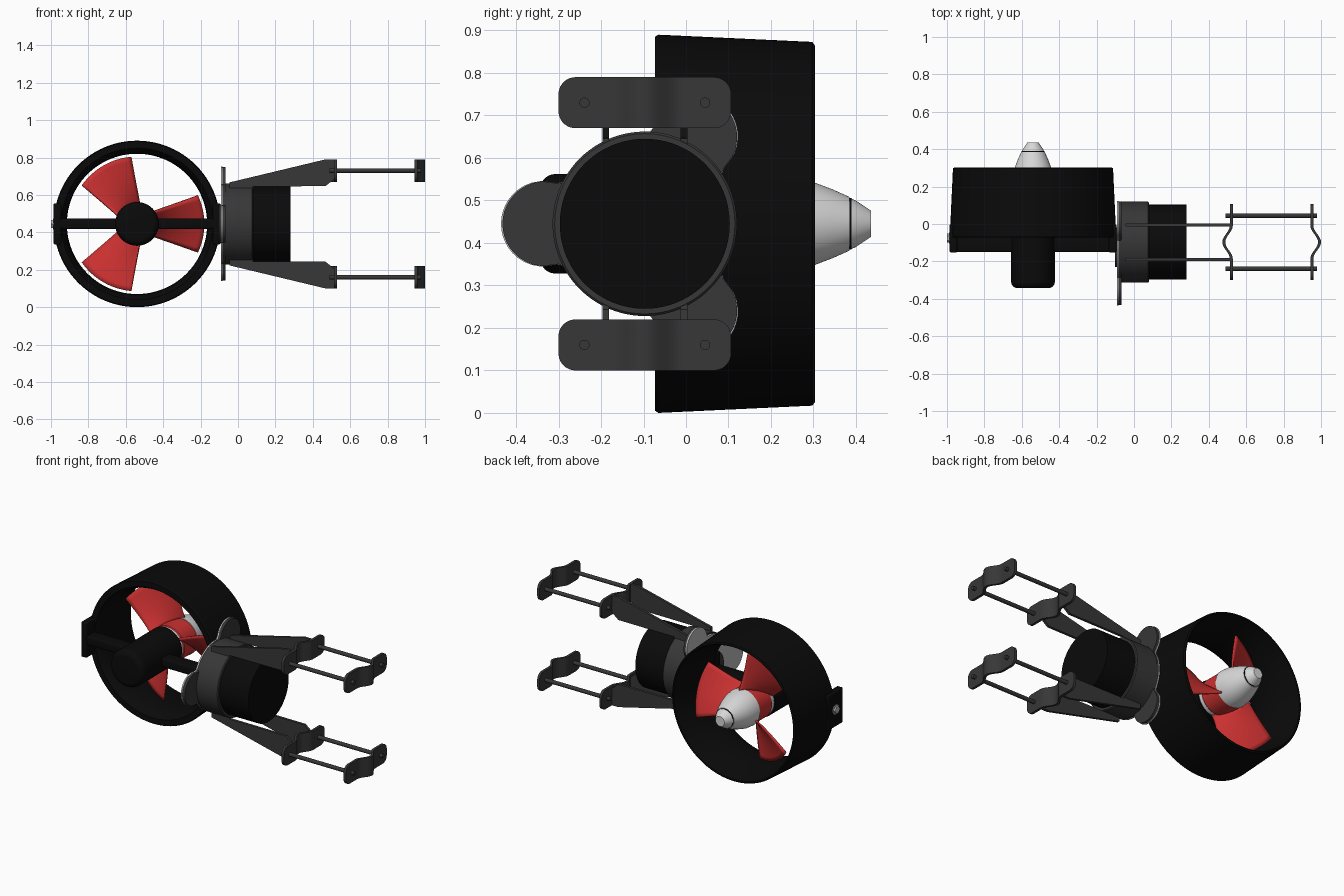
import bpy, bmesh, math
from mathutils import Vector

if "Cube" in bpy.data.objects:
    bpy.data.objects.remove(bpy.data.objects["Cube"])

def material(name, r, g, b):
    m = bpy.data.materials.new(name)
    m.diffuse_color = (r, g, b, 1)
    m.use_nodes = True
    m.node_tree.nodes["Principled BSDF"].inputs["Base Color"].default_value = m.diffuse_color
    return m

BLACK = material("black", 0.003, 0.003, 0.003)
GREY = material("dark grey", 0.038, 0.038, 0.038)
RED = material("red", 0.6, 0.03, 0.03)
WHITE = material("off white", 0.68, 0.68, 0.68)
METAL = material("light metal", 0.5, 0.5, 0.5)

ZC = 0.445            # common axis height
PX = -0.54            # propeller axis x
BY = -0.097           # side motor axis y

def finish(name, bm, mat, smooth=True):
    bmesh.ops.recalc_face_normals(bm, faces=bm.faces)
    me = bpy.data.meshes.new(name)
    bm.to_mesh(me)
    bm.free()
    ob = bpy.data.objects.new(name, me)
    bpy.context.collection.objects.link(ob)
    me.materials.append(mat)
    if smooth:
        bpy.ops.object.select_all(action='DESELECT')
        ob.select_set(True)
        bpy.context.view_layer.objects.active = ob
        bpy.ops.object.shade_smooth_by_angle(angle=math.radians(32))
    return ob

def loft(name, rings, mat, closed=False, smooth=True):
    """Skin a row of equal vertex rings, with end caps or closed on itself."""
    bm = bmesh.new()
    vs = [[bm.verts.new(p) for p in ring] for ring in rings]
    n = len(rings[0])
    pairs = list(zip(vs, vs[1:])) + ([(vs[-1], vs[0])] if closed else [])
    for a, b in pairs:
        for i in range(n):
            j = (i + 1) % n
            bm.faces.new((a[i], a[j], b[j], b[i]))
    if not closed:
        bm.faces.new(vs[0])
        bm.faces.new(vs[-1])
    return finish(name, bm, mat, smooth)

def lathe(name, profile, axis, centre, mat, seg=64, closed=False):
    """Turn (radius, position) points round the x or y axis."""
    c, z = centre
    rings = []
    for r, a in profile:
        ring = []
        for i in range(seg):
            t = 2 * math.pi * i / seg
            u, v = c + r * math.cos(t), z + r * math.sin(t)
            ring.append((u, a, v) if axis == 'y' else (a, u, v))
        rings.append(ring)
    return loft(name, rings, mat, closed)

def box(name, x0, x1, y0, y1, z0, z1, mat, bevel=0.0):
    bm = bmesh.new()
    bmesh.ops.create_cube(bm, size=1)
    for v in bm.verts:
        v.co = Vector(((x0 + x1) / 2 + v.co.x * (x1 - x0),
                       (y0 + y1) / 2 + v.co.y * (y1 - y0),
                       (z0 + z1) / 2 + v.co.z * (z1 - z0)))
    if bevel:
        bmesh.ops.bevel(bm, geom=bm.edges[:], offset=bevel, segments=3,
                        profile=0.5, affect='EDGES')
    return finish(name, bm, mat)

# Duct ring around the propeller
lathe("duct", [(0.445, -0.065), (0.440, -0.073), (0.405, -0.073), (0.39, -0.05),
               (0.378, 0.0), (0.375, 0.08), (0.382, 0.15), (0.395, 0.22),
               (0.414, 0.30), (0.420, 0.303), (0.428, 0.297)],
      'y', (PX, ZC), BLACK, 96, closed=True)

# Propeller pod with rounded front
pod = [(0.117 - 0.035 + 0.035 * math.sin(t), -0.308 - 0.035 * math.cos(t))
       for t in [i * math.pi / 12 for i in range(7)]]
lathe("pod", pod + [(0.117, 0.05)], 'y', (PX, ZC), BLACK)
lathe("pod_collar", [(0.108, 0.04), (0.108, 0.075)], 'y', (PX, ZC), WHITE)
lathe("propeller_hub", [(0.105, 0.07), (0.113, 0.08), (0.113, 0.215)],
      'y', (PX, ZC), RED)

# Spinner cone, black groove and end cap
lathe("spinner", [(0.117, 0.205), (0.113, 0.25), (0.098, 0.30), (0.081, 0.345),
                  (0.063, 0.385)], 'y', (PX, ZC), WHITE)
lathe("spinner_groove", [(0.061, 0.382), (0.061, 0.39)], 'y', (PX, ZC), BLACK)
lathe("spinner_cap", [(0.06, 0.388), (0.055, 0.399), (0.031, 0.435)],
      'y', (PX, ZC), WHITE)

# Three helical blades
for k in range(3):
    bm = bmesh.new()
    grid = []
    NR, NT = 10, 12
    for i in range(NR + 1):
        r = 0.1 + 0.26 * i / NR
        half = math.asin((0.063 + 0.089 * i / NR) / r)
        row = []
        for j in range(NT + 1):
            t = half * (2 * j / NT - 1)
            a = t + k * 2 * math.pi / 3
            row.append(bm.verts.new((PX + r * math.cos(a), 0.14 - 0.14 * t,
                                     ZC + r * math.sin(a))))
        grid.append(row)
    for i in range(NR):
        for j in range(NT):
            bm.faces.new((grid[i][j], grid[i][j + 1],
                          grid[i + 1][j + 1], grid[i + 1][j]))
    blade = finish(f"blade_{k + 1}", bm, RED)
    mod = blade.modifiers.new("thickness", 'SOLIDIFY')
    mod.thickness = 0.01
    mod.offset = 0

# Cross bar in front of the duct, with end plates
box("cross_bar", -0.97, -0.11, -0.15, -0.065, ZC - 0.028, ZC + 0.028, BLACK, 0.01)
for side, s in (("left", -1), ("right", 1)):
    xa, xb = sorted((PX + s * 0.405, PX + s * 0.446))
    box(f"{side}_end_plate", xa, xb, -0.152, 0.0, ZC - 0.11, ZC + 0.11, BLACK, 0.008)
lathe("end_bolt", [(0.03, -0.99), (0.03, -0.982)], 'x', (-0.075, ZC), METAL, 32)
lathe("end_bolt_head", [(0.024, -1.0), (0.024, -0.985)], 'x', (-0.075, ZC), METAL, 6)
lathe("joint_disc", [(0.105, -0.102), (0.105, -0.088)], 'x', (-0.125, ZC), GREY)

# Three-lobed flange, dark on the outside with a light plate behind
def lobed(x, scale):
    ring = []
    for i in range(144):
        t = 2 * math.pi * i / 144
        r = 0.212
        for c in (math.pi / 3, math.pi, 5 * math.pi / 3):
            a = t - c
            d = 0.01 - (0.235 * math.sin(a)) ** 2
            if math.cos(a) > 0 and d > 0:
                r = max(r, 0.235 * math.cos(a) + math.sqrt(d))
        ring.append((x, BY + scale * r * math.cos(t), ZC + scale * r * math.sin(t)))
    return ring

loft("flange", [lobed(-0.084, 1), lobed(-0.067, 1)], GREY)
loft("flange_back_plate", [lobed(-0.092, 1.01), lobed(-0.083, 1.01)], METAL)

# Side motor body
lathe("motor_housing", [(0.217, -0.07), (0.217, 0.075), (0.212, 0.08)],
      'x', (BY, ZC), GREY, 96)
lathe("motor_can", [(0.2, 0.07), (0.2, 0.28)], 'x', (BY, ZC), BLACK, 96)

# Mounting arms, curved clamp plates and rods, mirrored above and below the axis
ARM = [(-0.045, 0.222), (0.468, 0.345), (0.515, 0.345), (0.515, 0.24),
       (0.468, 0.202), (0.08, 0.2), (0.078, 0.18), (-0.045, 0.18)]

def clamp(name, x, bulge, z):
    rings = []
    N = 64
    for i in range(N + 1):
        y = -0.203 * math.cos(math.pi * i / N)
        e = min(0.203 - abs(y), 0.04)
        h = 0.02 + math.sqrt(max(0, 0.0016 - (0.04 - e) ** 2))
        xx = x
        if abs(y) < 0.088:
            xx += bulge * 0.5 * (1 + math.cos(math.pi * abs(y) / 0.088))
        rings.append([(xx + dx, BY + y, z + dz) for dx, dz in
                      ((-0.008, -h), (0.008, -h), (0.008, h), (-0.008, h))])
    loft(name, rings, GREY)

for level, s in (("upper", 1), ("lower", -1)):
    for side, y in (("front", -0.189), ("back", -0.005)):
        loft(f"{level}_{side}_arm",
             [[(x, y + d, ZC + s * z) for x, z in ARM] for d in (-0.008, 0.008)],
             GREY, smooth=False)
    z = ZC + s * 0.285
    clamp(f"{level}_inner_clamp", 0.52, -0.04, z)
    clamp(f"{level}_outer_clamp", 0.951, 0.041, z)
    for side, y in (("front", -0.239), ("back", 0.045)):
        lathe(f"{level}_{side}_rod", [(0.012, 0.49), (0.012, 0.978)],
              'x', (y, z), GREY, 24)
